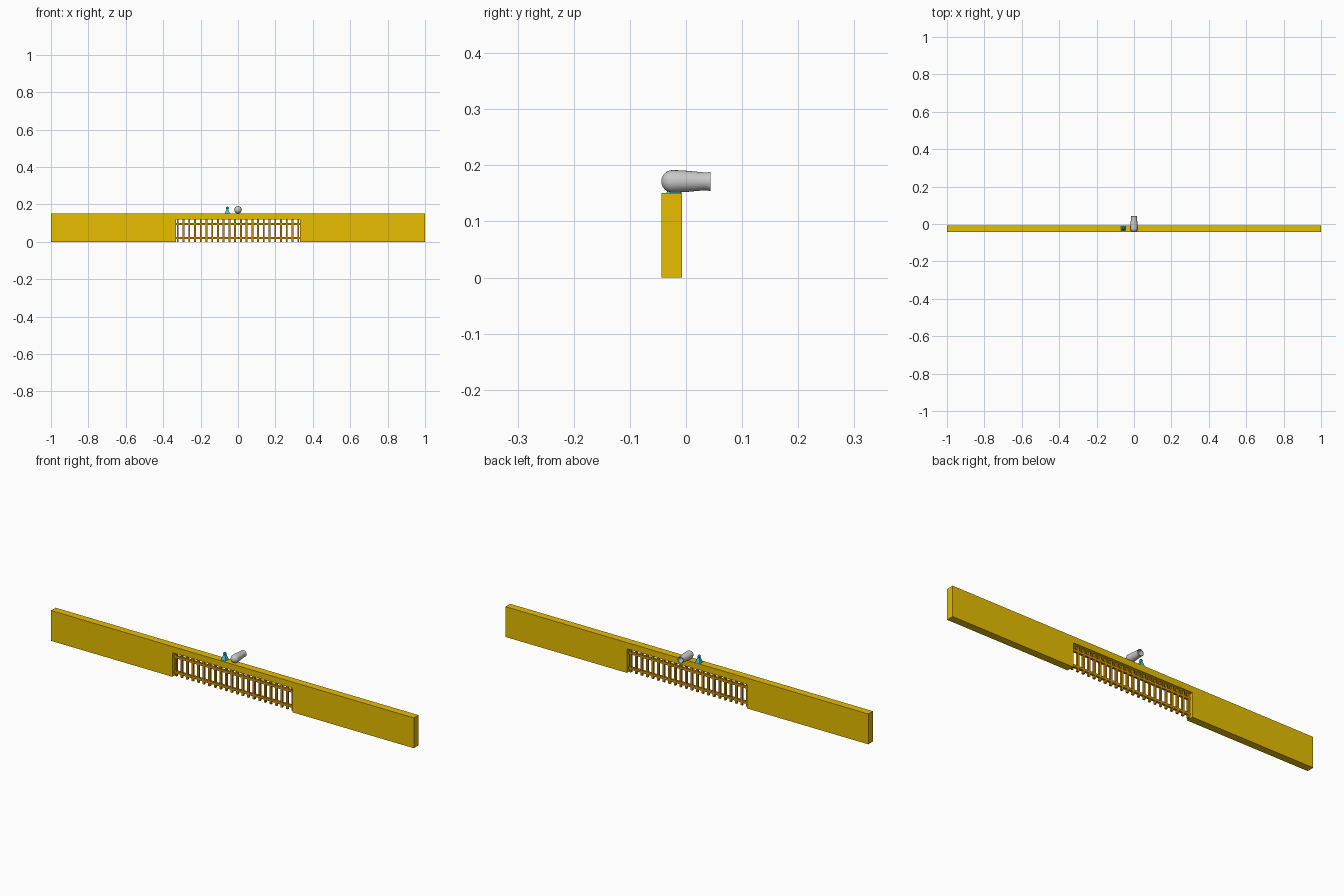
import bpy, bmesh, math
from mathutils import Matrix

if "Cube" in bpy.data.objects:
    bpy.data.objects.remove(bpy.data.objects["Cube"])


def material(name, rgb):
    m = bpy.data.materials.new(name)
    m.diffuse_color = (*rgb, 1)
    m.use_nodes = True
    m.node_tree.nodes["Principled BSDF"].inputs["Base Color"].default_value = m.diffuse_color
    return m


YELLOW = material("wall yellow", (0.80, 0.51, 0.0))
BROWN = material("gate brown", (0.60, 0.27, 0.0))
GRAY = material("cannon gray", (0.58, 0.58, 0.58))
TEAL = material("figure teal", (0.05, 0.60, 0.80))


def finish(name, bm, mat, smooth=False):
    bmesh.ops.recalc_face_normals(bm, faces=bm.faces)
    me = bpy.data.meshes.new(name)
    bm.to_mesh(me)
    bm.free()
    me.materials.append(mat)
    ob = bpy.data.objects.new(name, me)
    bpy.context.collection.objects.link(ob)
    if smooth:
        bpy.context.view_layer.objects.active = ob
        ob.select_set(True)
        bpy.ops.object.shade_smooth_by_angle(angle=math.radians(35))
        ob.select_set(False)
    return ob


def add_box(bm, x0, x1, y0, y1, z0, z1):
    m = Matrix.Translation(((x0 + x1) / 2, (y0 + y1) / 2, (z0 + z1) / 2))
    bmesh.ops.create_cube(bm, size=1, matrix=m @ Matrix.Diagonal((x1 - x0, y1 - y0, z1 - z0, 1)))


def lathe(profile, segments, matrix):
    """Spin (radius, height) points about z, then place with matrix."""
    bm = bmesh.new()
    vs = [bm.verts.new((r, 0, h)) for r, h in profile]
    edges = [bm.edges.new(p) for p in zip(vs, vs[1:])]
    bmesh.ops.spin(bm, geom=vs + edges, cent=(0, 0, 0), axis=(0, 0, 1),
                   angle=2 * math.pi, steps=segments)
    bmesh.ops.remove_doubles(bm, verts=bm.verts, dist=1e-5)
    bm.transform(matrix)
    return bm


# Wall with a wide gateway: outline extruded through its depth
Y0, Y1, TOP, GX, GZ = -0.044, -0.007, 0.151, 0.331, 0.120
outline = [(-1, 0), (-GX, 0), (-GX, GZ), (GX, GZ), (GX, 0), (1, 0), (1, TOP), (-1, TOP)]
bm = bmesh.new()
face = bm.faces.new([bm.verts.new((x, Y0, z)) for x, z in outline])
ext = bmesh.ops.extrude_face_region(bm, geom=[face])["geom"]
bmesh.ops.translate(bm, vec=(0, Y1 - Y0, 0),
                    verts=[v for v in ext if isinstance(v, bmesh.types.BMVert)])
finish("wall", bm, YELLOW)

# Gate: upright bars and two rails
YM = (Y0 + Y1) / 2
bm = bmesh.new()
COUNT = 22
for i in range(COUNT):
    x = -0.322 + i * 0.644 / (COUNT - 1)
    add_box(bm, x - 0.005, x + 0.005, YM - 0.005, YM + 0.005, 0, GZ)
finish("gate_bars", bm, BROWN)
bm = bmesh.new()
for z in (0.02, 0.096):
    add_box(bm, -GX, GX, YM - 0.0055, YM + 0.0055, z - 0.006, z + 0.006)
finish("gate_rails", bm, BROWN)

# Cannon lying along y, rounded breech at the front, open bore at the back
profile = [(0.0201 * math.sin(a), -0.024 - 0.020 * math.cos(a))
           for a in [i * math.pi / 12 for i in range(7)]]
profile += [(0.0198, -0.014), (0.0190, 0.000), (0.0175, 0.016), (0.0160, 0.032),
            (0.0162, 0.039), (0.0170, 0.041), (0.0170, 0.044),
            (0.0135, 0.044), (0.0120, 0.005), (0, 0.005)]
place = Matrix.Translation((0, 0, 0.1715)) @ Matrix.Rotation(-math.pi / 2, 4, 'X')
finish("cannon", lathe(profile, 24, place), GRAY, smooth=True)

# Small pawn-like figure on the wall beside the cannon: square tapered body and a head
at = Matrix.Translation((-0.057, -0.022, TOP))
body = [(0, 0), (0.018, 0), (0.007, 0.025), (0, 0.025)]
finish("figure_body", lathe(body, 4, at @ Matrix.Rotation(math.pi / 4, 4, 'Z')), TEAL)
head = [(0, 0.022), (0.0065, 0.025), (0.0085, 0.030), (0.0065, 0.035), (0, 0.038)]
finish("figure_head", lathe(head, 8, at), TEAL)
